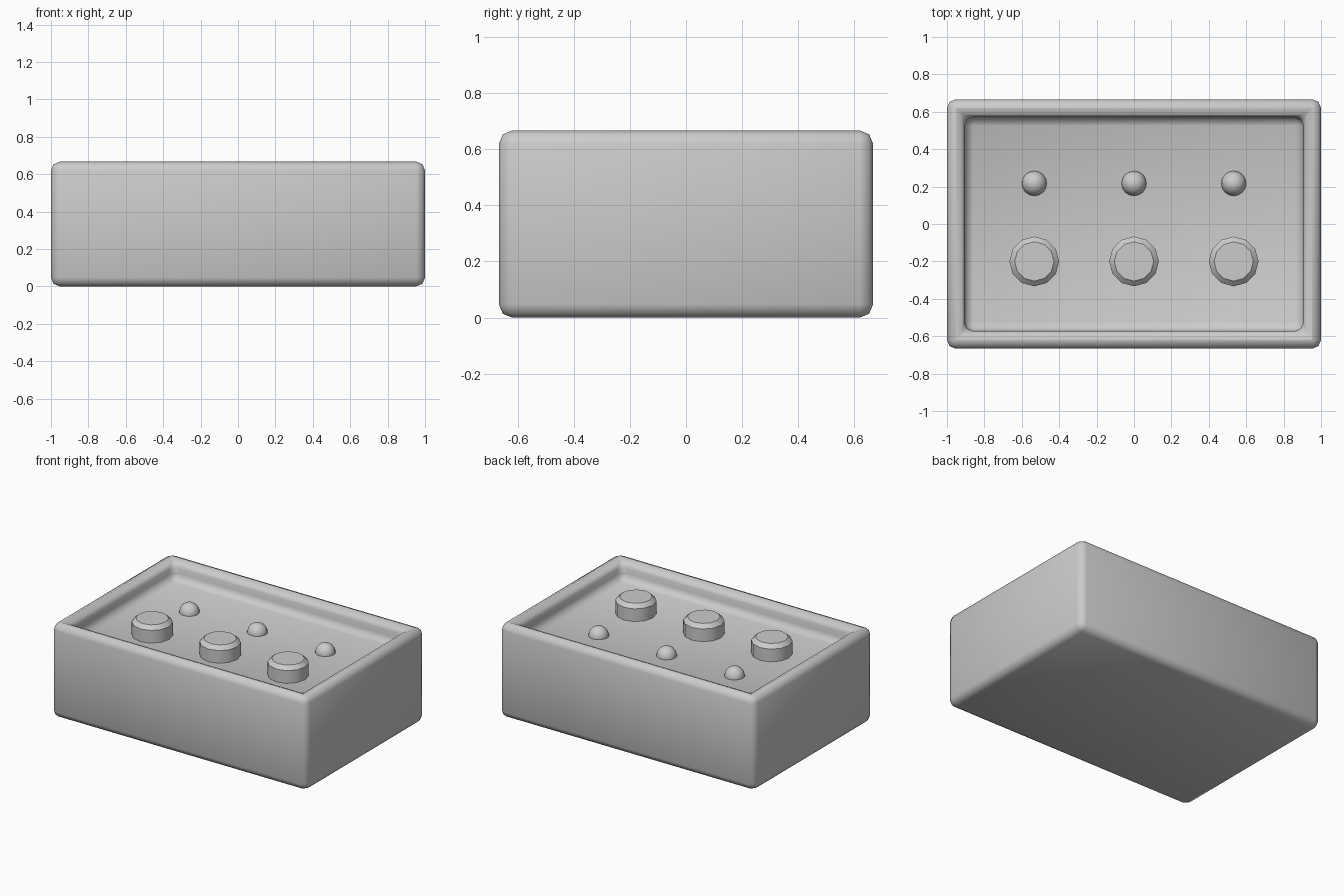
import bpy, bmesh, math
from mathutils import Matrix, Vector

cube = bpy.data.objects.get("Cube")
if cube:
    bpy.data.objects.remove(cube, do_unlink=True)

grey = bpy.data.materials.new("plain_grey")
grey.use_nodes = True
grey.diffuse_color = (0.6, 0.6, 0.6, 1)
grey.node_tree.nodes["Principled BSDF"].inputs["Base Color"].default_value = grey.diffuse_color

WIDTH, DEPTH, HEIGHT = 2, 4 / 3, 2 / 3
WALL = 0.1333
FLOOR = HEIGHT - WALL


def make_object(name, bm, location, smooth_angle, bevel=None):
    """Turn a bmesh into a shaded object, with an optional (width, segments) bevel."""
    mesh = bpy.data.meshes.new(name)
    bmesh.ops.recalc_face_normals(bm, faces=bm.faces)
    bm.to_mesh(mesh)
    bm.free()
    mesh.materials.append(grey)
    obj = bpy.data.objects.new(name, mesh)
    obj.location = location
    bpy.context.collection.objects.link(obj)
    bpy.ops.object.select_all(action="DESELECT")
    obj.select_set(True)
    bpy.context.view_layer.objects.active = obj
    if bevel:
        mod = obj.modifiers.new("rounded_edges", "BEVEL")
        mod.width, mod.segments = bevel
        mod.limit_method = "ANGLE"
        bpy.ops.object.modifier_apply(modifier=mod.name)
    bpy.ops.object.shade_smooth_by_angle(angle=math.radians(smooth_angle))
    return obj


# Tray body: a block with its top inset and sunk, all edges rounded
bm = bmesh.new()
bmesh.ops.create_cube(bm, size=1, matrix=Matrix.Diagonal((WIDTH, DEPTH, HEIGHT, 1)))
top = max(bm.faces, key=lambda f: f.calc_center_median().z)
bmesh.ops.inset_region(bm, faces=[top], thickness=WALL)
ring = bmesh.ops.extrude_face_region(bm, geom=[top])
sunk = [v for v in ring["geom"] if isinstance(v, bmesh.types.BMVert)]
bmesh.ops.translate(bm, verts=sunk, vec=Vector((0, 0, -WALL)))
if top.is_valid:
    bmesh.ops.delete(bm, geom=[top], context="FACES_ONLY")
make_object("tray_body", bm, (0, 0, HEIGHT / 2), 60, bevel=(0.0664, 2))

# Three columns, each with a large knob in front and a small dome behind
KNOB_HEIGHT = 0.117
for side, x in (("right", -0.533), ("middle", 0), ("left", 0.533)):
    bm = bmesh.new()
    bmesh.ops.create_cone(bm, cap_ends=True, segments=12, radius1=0.133,
                          radius2=0.133, depth=KNOB_HEIGHT)
    rim = [e for e in bm.edges if all(v.co.z > 0 for v in e.verts)]
    bmesh.ops.bevel(bm, geom=rim, offset=0.027, segments=1, affect="EDGES")
    make_object(side + "_large_knob", bm, (x, -0.2, FLOOR + KNOB_HEIGHT / 2), 40)

    bm = bmesh.new()
    bmesh.ops.create_uvsphere(bm, u_segments=16, v_segments=8, radius=0.0667)
    make_object(side + "_small_dome", bm, (x, 0.217, FLOOR), 60)
